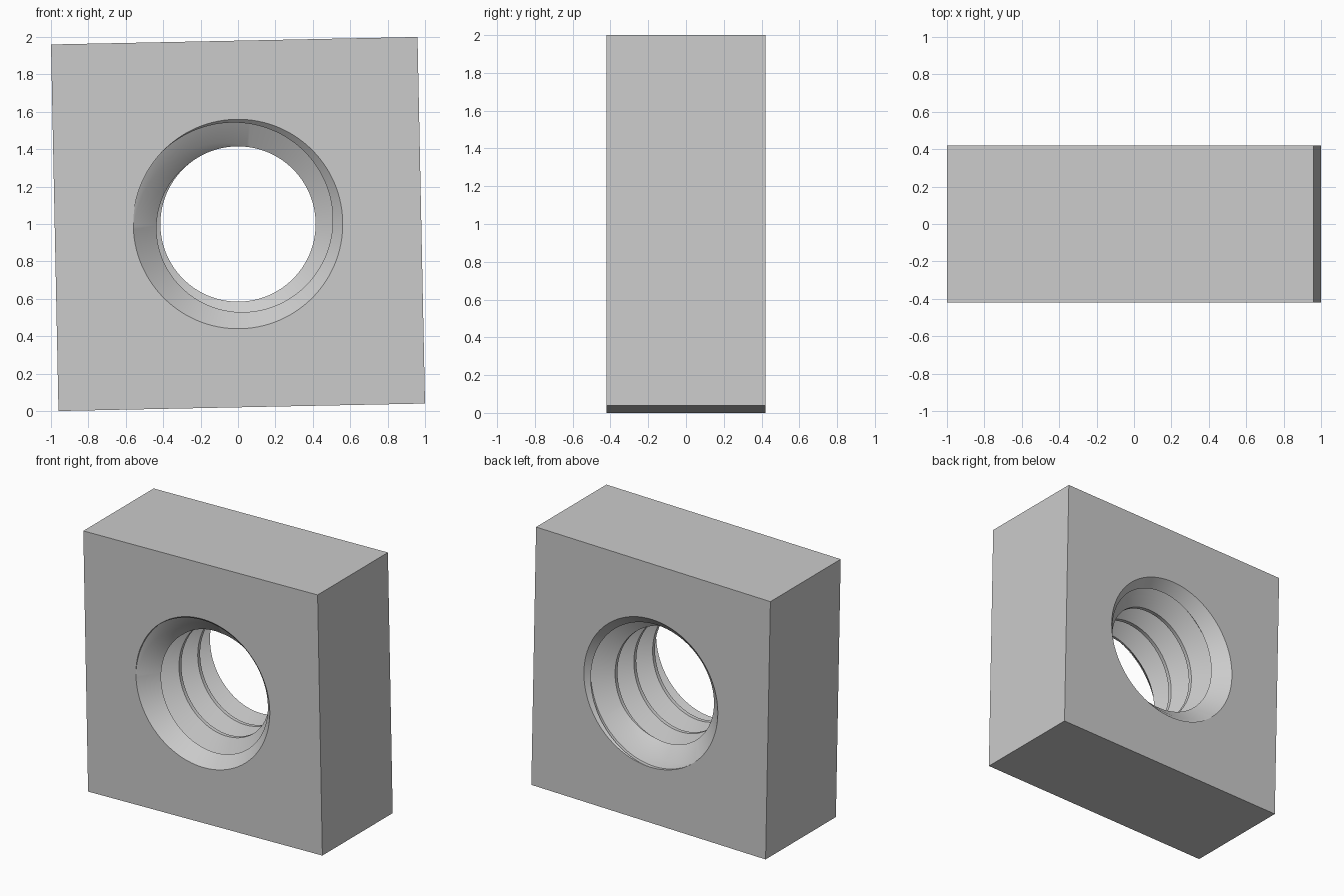
import bpy, bmesh
from math import sin, cos, pi, radians

cube = bpy.data.objects.get("Cube")
if cube:
    bpy.data.objects.remove(cube, do_unlink=True)

HALF = 0.98               # half width of the square
T = 0.84                  # thickness
TILT = radians(1.17)
MAJOR, DEPTH = 0.56, 0.145
PITCH = 0.224
FLANK = DEPTH * 0.577     # axial length of one thread flank
ROOT = PITCH / 16         # half width of the root flat
START = 0.043             # depth of the groove at the top of the bore
S = FLANK / DEPTH
STEPS = 192


def clamp(d):
    return min(max(d, 0), T)


def bore_radius(d, grooves):
    """Radius of the bore at a depth: countersinks, thread or minor bore."""
    thread = max(MAJOR - max(0, abs(d - z) - ROOT) / S for z in grooves)
    return max(MAJOR - DEPTH, MAJOR - d, MAJOR - T + d, thread)


def bore_profile(turn):
    """Depth and radius at every edge of the thread for one direction."""
    grooves = [START + PITCH * (turn + g) for g in range(-3, 7)]
    spans = []
    for z in grooves:
        a, b = z - ROOT, z + ROOT
        first = max(a - FLANK, a / (1 + S), T - (T - a) / (1 - S))
        last = min(b + FLANK, b / (1 - S), T - (T - b) / (1 + S))
        spans.append([clamp(v) for v in (first, a, b, last)])
    depths = [0]
    for k, span in enumerate(spans):
        before = spans[k - 1][3] if k else 0
        after = spans[k + 1][0] if k + 1 < len(spans) else T
        depths += [min(span[0], max(T - DEPTH, before)), *span,
                   max(span[3], min(DEPTH, after))]
    depths.append(T)
    return [(d, bore_radius(d, grooves)) for d in sorted(depths)]


# Square nut: one closed loop per direction, swept round the bore axis
bm = bmesh.new()
columns = []
for i in range(STEPS + 1):
    u = 2 * pi * i / STEPS
    t = u - TILT
    edge = HALF / max(abs(sin(u)), abs(cos(u)))
    loop = [(0, edge)] + bore_profile(t / (2 * pi)) + [(T, edge)]
    columns.append([bm.verts.new((r * sin(t), d - T / 2, 1 + r * cos(t)))
                    for d, r in loop])
for left, right in zip(columns, columns[1:]):
    for j in range(len(left)):
        k = (j + 1) % len(left)
        bm.faces.new((left[j], left[k], right[k], right[j]))
bmesh.ops.remove_doubles(bm, verts=bm.verts, dist=0.00005)
bmesh.ops.recalc_face_normals(bm, faces=bm.faces)
mesh = bpy.data.meshes.new("square_nut")
bm.to_mesh(mesh)
bm.free()
nut = bpy.data.objects.new("square_nut", mesh)
bpy.context.collection.objects.link(nut)

# Plain grey metal
grey = bpy.data.materials.new("plain_grey")
grey.use_nodes = True
colour = (0.6, 0.6, 0.6, 1)
grey.diffuse_color = colour
grey.node_tree.nodes["Principled BSDF"].inputs["Base Color"].default_value = colour
mesh.materials.append(grey)

bpy.context.view_layer.objects.active = nut
nut.select_set(True)
bpy.ops.object.shade_smooth_by_angle(angle=radians(25))
